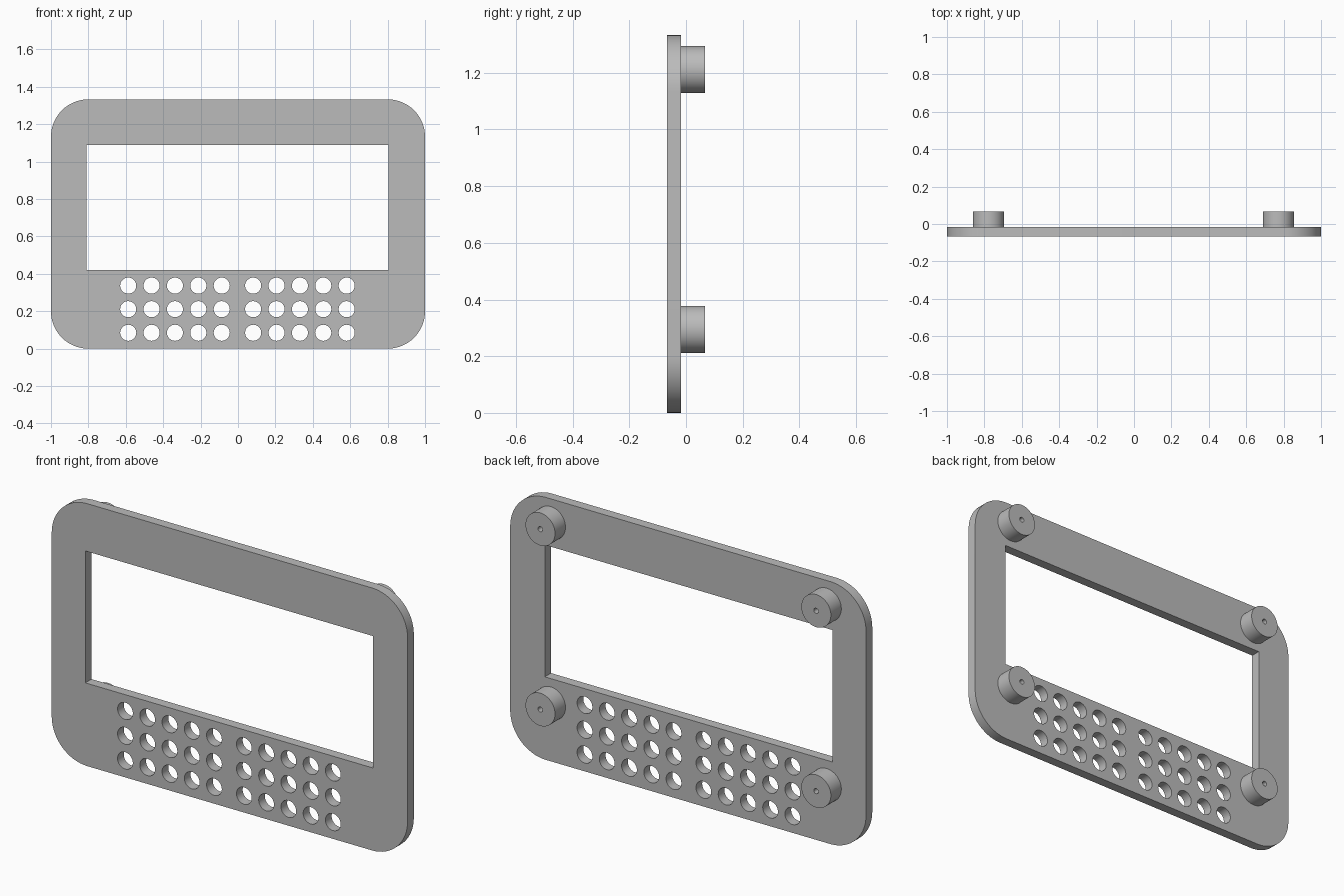
import bpy, bmesh, math

if "Cube" in bpy.data.objects:
    bpy.data.objects.remove(bpy.data.objects["Cube"])

# Single grey plastic
GREY = (0.5, 0.5, 0.5, 1)
grey = bpy.data.materials.new("grey plastic")
grey.use_nodes = True
grey.diffuse_color = GREY
grey.node_tree.nodes["Principled BSDF"].inputs["Base Color"].default_value = GREY


def arc(x, z, r, start, end, steps):
    turns = [math.radians(start + (end - start) * i / steps) for i in range(steps + 1)]
    return [(x + r * math.cos(a), z + r * math.sin(a)) for a in turns]


def circle(x, z, r, steps):
    return arc(x, z, r, 0, 360, steps)[:-1]


def extruded(name, loops, front, back):
    """Fill closed outlines (inner ones become holes) and extrude along y."""
    curve = bpy.data.curves.new(name, "CURVE")
    curve.dimensions = "2D"
    curve.fill_mode = "BOTH"
    curve.extrude = (back - front) / 2
    for loop in loops:
        spline = curve.splines.new("POLY")
        spline.points.add(len(loop) - 1)
        for point, (x, z) in zip(spline.points, loop):
            point.co = (x, z, 0, 1)
        spline.use_cyclic_u = True
    helper = bpy.data.objects.new(name + " outline", curve)
    bpy.context.collection.objects.link(helper)
    graph = bpy.context.evaluated_depsgraph_get()
    mesh = bpy.data.meshes.new_from_object(helper.evaluated_get(graph))
    bpy.data.objects.remove(helper)

    # Weld the caps to the walls and stand the shape upright
    bm = bmesh.new()
    bm.from_mesh(mesh)
    bmesh.ops.remove_doubles(bm, verts=bm.verts, dist=0.0001)
    for v in bm.verts:
        x, z, depth = v.co
        v.co = (x, (front + back) / 2 - depth, z)
    bmesh.ops.recalc_face_normals(bm, faces=bm.faces)
    bm.to_mesh(mesh)
    bm.free()
    mesh.materials.clear()
    mesh.materials.append(grey)
    obj = bpy.data.objects.new(name, mesh)
    bpy.context.collection.objects.link(obj)
    bpy.ops.object.select_all(action="DESELECT")
    obj.select_set(True)
    bpy.context.view_layer.objects.active = obj
    bpy.ops.object.shade_smooth_by_angle(angle=math.radians(30))
    return obj


HEIGHT, RADIUS = 1.333, 0.2
FRONT, PLATE_BACK, BOSS_BACK = -0.067, -0.017, 0.067

# Face plate: rounded outline, screen window and two blocks of key holes
outline = []
for i, (sx, z) in enumerate([(1, HEIGHT - RADIUS), (-1, HEIGHT - RADIUS), (-1, RADIUS), (1, RADIUS)]):
    outline += arc(sx * (1 - RADIUS), z, RADIUS, 90 * i, 90 * i + 90, 16)
window = [(-0.811, 0.42), (0.805, 0.42), (0.805, 1.09), (-0.811, 1.09)]
keys = [circle(start + 0.125 * col, 0.085 + 0.126 * row, 0.043, 32)
        for start in (-0.587, 0.081) for col in range(5) for row in range(3)]
extruded("face_plate", [outline, window] + keys, FRONT, PLATE_BACK)

# Screw bosses on the back, each with a small pilot hole
for side, x in (("right", -0.778), ("left", 0.772)):
    for level, z in (("lower", 0.295), ("upper", 1.211)):
        extruded(f"{level}_{side}_screw_boss",
                 [circle(x, z, 0.083, 48), circle(x, z, 0.013, 20)], PLATE_BACK, BOSS_BACK)
